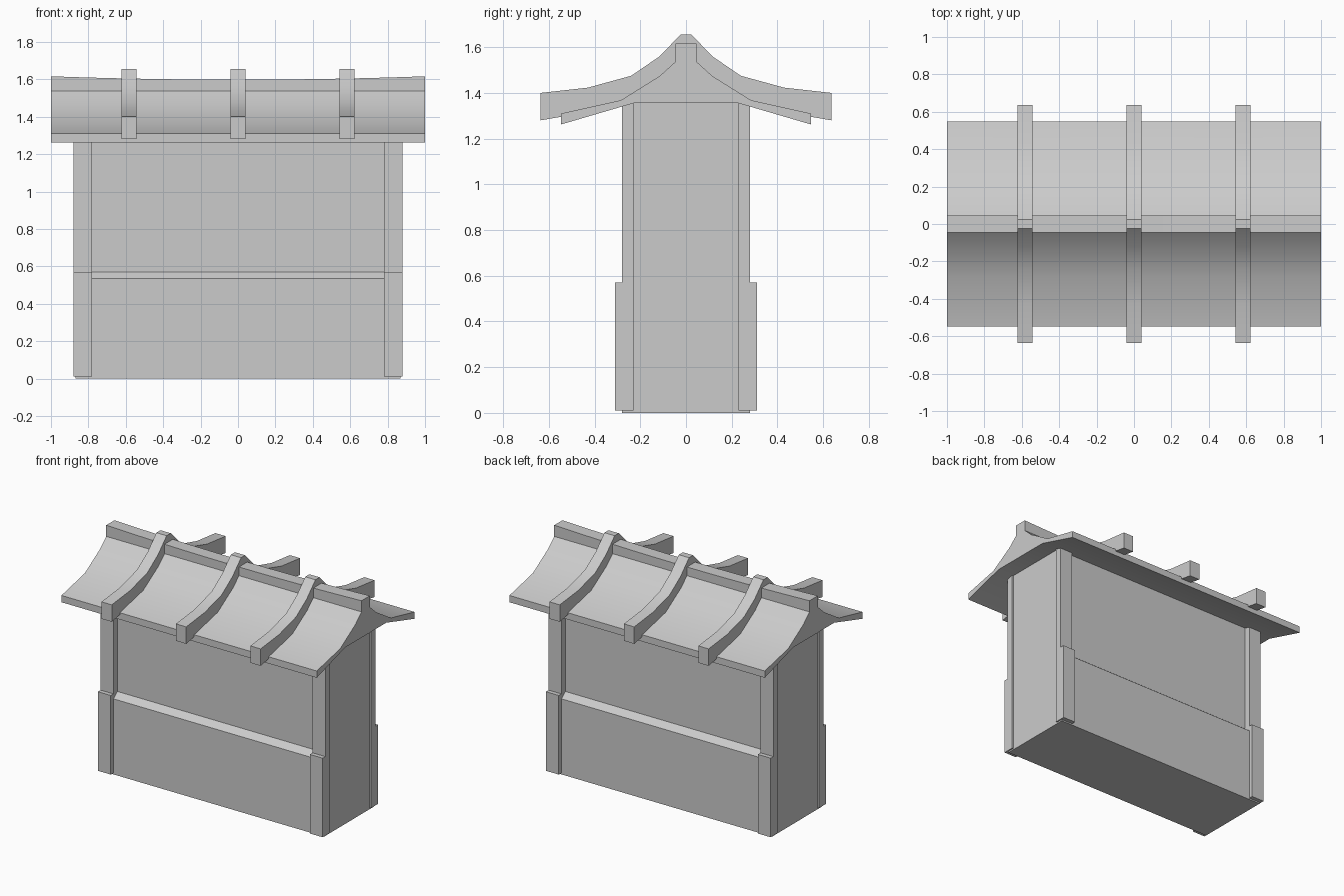
import bpy, bmesh, math

if "Cube" in bpy.data.objects:
    bpy.data.objects.remove(bpy.data.objects["Cube"])

stone = bpy.data.materials.new("plain grey")
stone.diffuse_color = (0.6, 0.6, 0.6, 1)
stone.use_nodes = True
stone.node_tree.nodes["Principled BSDF"].inputs["Base Color"].default_value = stone.diffuse_color


def loft(name, profile, xs, smooth=False):
    """Sweep a closed (y, z) profile along x; profile(x) returns the points."""
    bm = bmesh.new()
    rings = [[bm.verts.new((x, y, z)) for y, z in profile(x)] for x in xs]
    n = len(rings[0])
    for a, b in zip(rings, rings[1:]):
        for i in range(n):
            j = (i + 1) % n
            bm.faces.new((a[i], a[j], b[j], b[i]))
    bm.faces.new(rings[0])
    bm.faces.new(rings[-1][::-1])
    bmesh.ops.recalc_face_normals(bm, faces=bm.faces)
    if smooth:
        for f in bm.faces:
            f.smooth = True
        for e in bm.edges:
            e.smooth = e.calc_face_angle(0) < math.radians(30)
    me = bpy.data.meshes.new(name)
    bm.to_mesh(me)
    bm.free()
    me.materials.append(stone)
    ob = bpy.data.objects.new(name, me)
    bpy.context.collection.objects.link(ob)
    return ob


def mirrored(half):
    """Close a left-half profile by mirroring it across y = 0."""
    return half + [(-y, z) for y, z in reversed(half)]


# Wall core with a sloped ledge at mid height
wall = mirrored([(-0.28, 0), (-0.28, 0.535), (-0.235, 0.57), (-0.235, 1.36)])
loft("wall", lambda x: wall, (-0.87, 0.87))

# Stepped corner pillars
pillar = [(-0.31, 0.01), (-0.31, 0.57), (-0.28, 0.57),
          (-0.28, 1.345), (-0.23, 1.36), (-0.23, 0.01)]
for side, sx in (("left", -1), ("right", 1)):
    for face, sy in (("front", 1), ("back", -1)):
        pts = [(y * sy, z) for y, z in pillar]
        loft(f"{face}_{side}_pillar", lambda x: pts, (0.78 * sx, 0.88 * sx))


# Curved roof with a gently sagging ridge
def roof(x):
    return mirrored([(-0.23, 1.355), (-0.547, 1.262), (-0.547, 1.31),
                     (-0.285, 1.368), (-0.115, 1.474), (-0.046, 1.537),
                     (-0.046, 1.598 + 0.018 * x * x)])


loft("roof", roof, [i / 5 - 1 for i in range(11)], smooth=True)

# Curved ribs lying over the roof
rib = mirrored([(-0.23, 1.38), (-0.55, 1.295), (-0.637, 1.28), (-0.637, 1.40),
                (-0.43, 1.423), (-0.24, 1.475), (-0.12, 1.557), (-0.023, 1.655)])
for i, cx in enumerate((-0.583, 0, 0.583)):
    loft(f"roof_rib_{i + 1}", lambda x: rib, (cx - 0.04, cx + 0.04), smooth=True)
